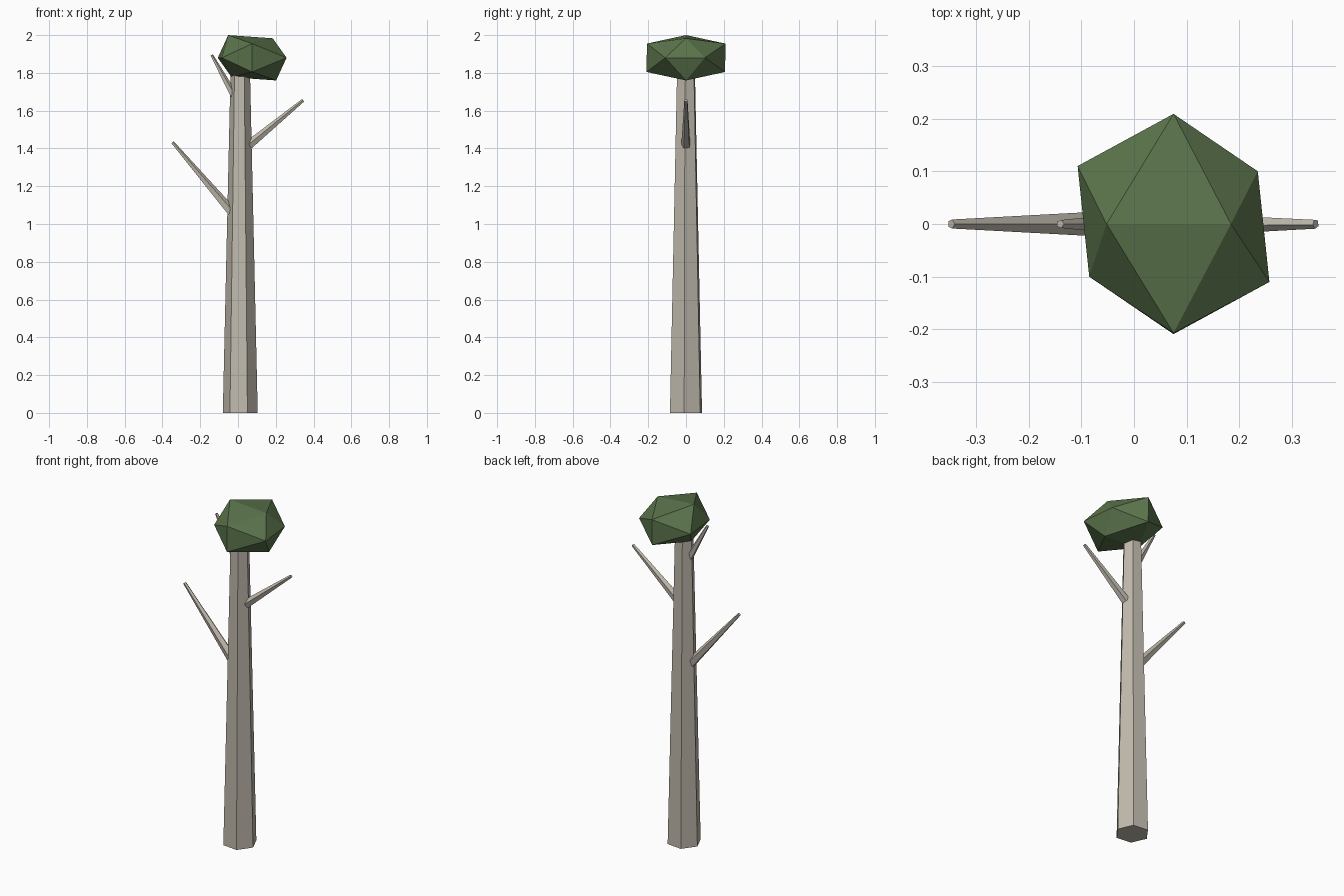
import bpy, bmesh, math
from mathutils import Vector

if "Cube" in bpy.data.objects:
    bpy.data.objects.remove(bpy.data.objects["Cube"])


def material(name, rgb):
    m = bpy.data.materials.new(name)
    m.diffuse_color = (*rgb, 1)
    m.use_nodes = True
    m.node_tree.nodes["Principled BSDF"].inputs["Base Color"].default_value = m.diffuse_color
    return m


bark = material("pale_bark", (0.53, 0.49, 0.42))
leaf = material("leaf_green", (0.105, 0.175, 0.072))


def finish(name, bm, mat):
    bmesh.ops.recalc_face_normals(bm, faces=bm.faces)
    me = bpy.data.meshes.new(name)
    bm.to_mesh(me)
    bm.free()
    me.materials.append(mat)
    ob = bpy.data.objects.new(name, me)
    bpy.context.collection.objects.link(ob)


def taper(name, a, b, r1, r2, sides, turn, u, v):
    """Tapered prism from a to b; u and v span its cross-section."""
    bm = bmesh.new()
    rings = []
    for c, r in ((a, r1), (b, r2)):
        angles = [turn + math.tau * i / sides for i in range(sides)]
        rings.append([bm.verts.new(c + r * (math.cos(t) * u + math.sin(t) * v)) for t in angles])
    for ring in rings:
        bm.faces.new(ring)
    for i in range(sides):
        j = (i + 1) % sides
        bm.faces.new((rings[0][i], rings[0][j], rings[1][j], rings[1][i]))
    finish(name, bm, bark)


# Trunk: slightly turned hexagon
taper("trunk", Vector((0.012, 0, 0)), Vector((0.012, 0, 1.84)), 0.093, 0.051, 6,
      math.radians(-6), Vector((1, 0, 0)), Vector((0, 1, 0)))

# Bare branches: five-sided, with a ridge on top
Y = Vector((0, 1, 0))
for name, a, b, r1, r2, turn in (
        ("left_branch", (-0.035, 1.065), (-0.347, 1.432), 0.027, 0.009, 0),
        ("right_branch", (0.058, 1.418), (0.345, 1.655), 0.025, 0.009, -10),
        ("upper_branch", (-0.022, 1.68), (-0.14, 1.895), 0.021, 0.008, 0)):
    a, b = Vector((a[0], 0, a[1])), Vector((b[0], 0, b[1]))
    up = (b - a).normalized().cross(Y)
    up *= 1 if up.z > 0 else -1
    taper(name, a, b, r1, r2, 5, math.radians(turn), up, Y)

# Foliage: squashed, tilted icosahedron, symmetric through its centre
centre = Vector((0.075, 0, 1.88))
half = [(-0.127, 0, 0.12), (0.109, 0, 0.103), (0, 0.209, 0.075), (0, -0.207, 0.075),
        (0.182, -0.11, 0), (0.16, 0.1, 0)]
bm = bmesh.new()
for p in half:
    for s in (1, -1):
        bm.verts.new(centre + s * Vector(p))
bmesh.ops.convex_hull(bm, input=bm.verts)
finish("foliage", bm, leaf)
